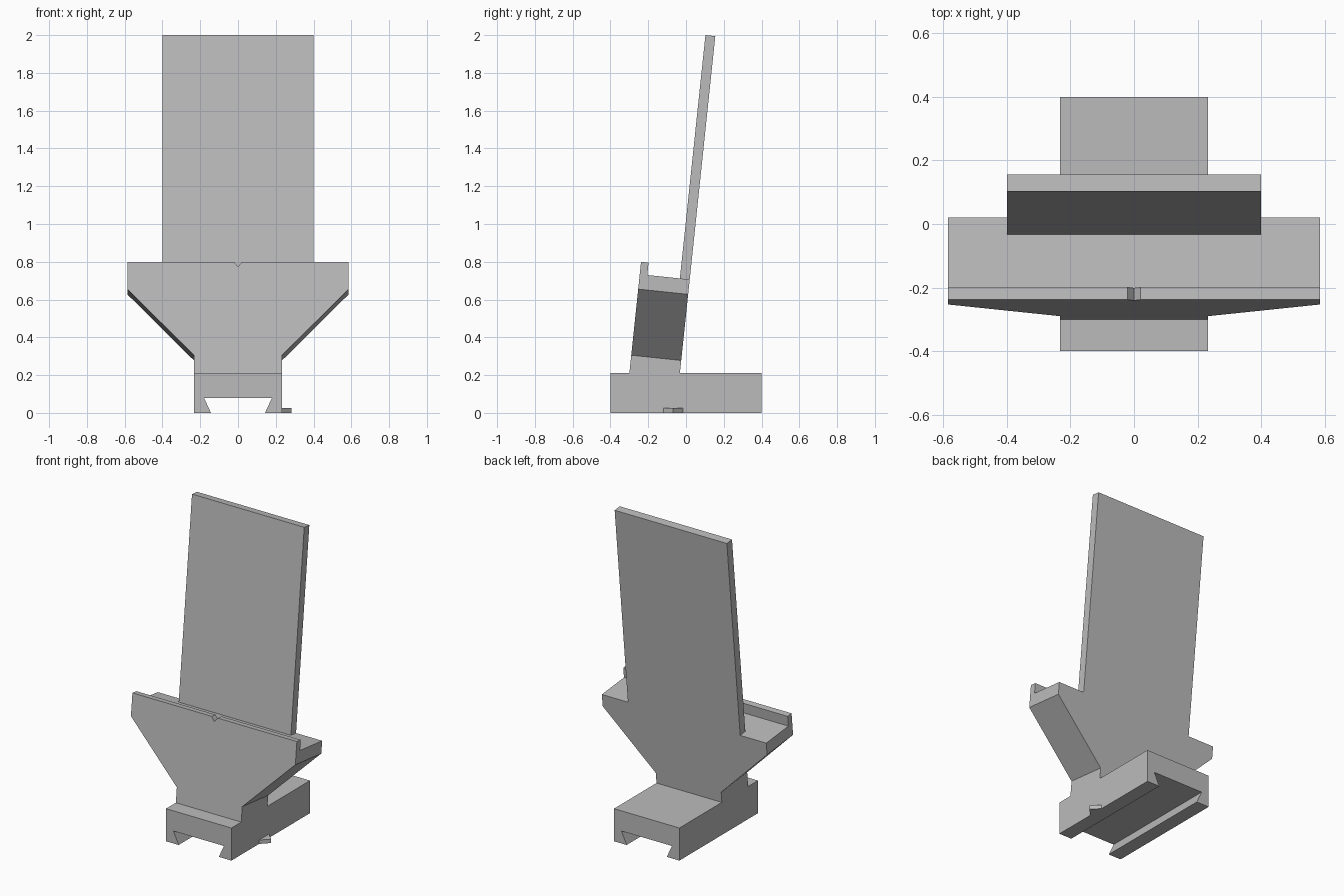
import bpy, bmesh, math
from mathutils import Matrix

cube = bpy.data.objects.get("Cube")
if cube:
    bpy.data.objects.remove(cube, do_unlink=True)

grey = bpy.data.materials.new("plain grey")
grey.use_nodes = True
colour = (0.5, 0.5, 0.5, 1)
grey.diffuse_color = colour
grey.node_tree.nodes["Principled BSDF"].inputs["Base Color"].default_value = colour


def mirrored(half):
    """Close a right-hand outline by mirroring it in x."""
    return half + [(-x, z) for x, z in reversed(half) if x > 0]


def prism(name, outline, y0, y1, matrix=Matrix()):
    """Extrude an (x, z) outline from y0 to y1."""
    bm = bmesh.new()
    face = bm.faces.new([bm.verts.new((x, y0, z)) for x, z in outline])
    ext = bmesh.ops.extrude_face_region(bm, geom=[face])
    moved = [v for v in ext["geom"] if isinstance(v, bmesh.types.BMVert)]
    bmesh.ops.translate(bm, verts=moved, vec=(0, y1 - y0, 0))
    bmesh.ops.recalc_face_normals(bm, faces=bm.faces)
    bm.transform(matrix)
    mesh = bpy.data.meshes.new(name)
    bm.to_mesh(mesh)
    bm.free()
    mesh.materials.append(grey)
    obj = bpy.data.objects.new(name, mesh)
    bpy.context.collection.objects.link(obj)
    return obj


# Foot with a dovetail slot running front to back
FOOT = 0.233
prism("dovetail_foot", mirrored([(0.18, 0.08), (0.143, 0), (FOOT, 0), (FOOT, 0.21)][::-1]), -0.4, 0.4)

# Small square peg turned on its corner, half sunk in the side of the foot
turn = Matrix.Translation((FOOT, -0.068, 0)) @ Matrix.Rotation(math.radians(45), 4, "Z")
prism("side_peg", mirrored([(0.036, 0), (0.036, 0.025)]), -0.036, 0.036, turn)

# Everything above the foot leans back
lean = Matrix.Translation((0, -0.322, 0)) @ Matrix.Rotation(math.radians(-6), 4, "X")
WING, SHELF, LIP, TOP = 0.586, 0.738, 0.804, 2.0335
flare = [(FOOT, 0.15), (FOOT, 0.307), (WING, 0.659)]

# Front slab rises to a lip with a central V notch
prism("front_lip", mirrored(flare + [(WING, LIP), (0.021, LIP), (0, LIP - 0.027)]), 0, 0.04, lean)
# Middle slab forms the shelf
prism("shelf_block", mirrored(flare + [(WING, SHELF)]), 0.04, 0.2135, lean)
# Rear slab carries the tall back plate
prism("back_plate", mirrored(flare + [(WING, SHELF), (0.4, SHELF), (0.4, TOP)]), 0.2135, 0.266, lean)
